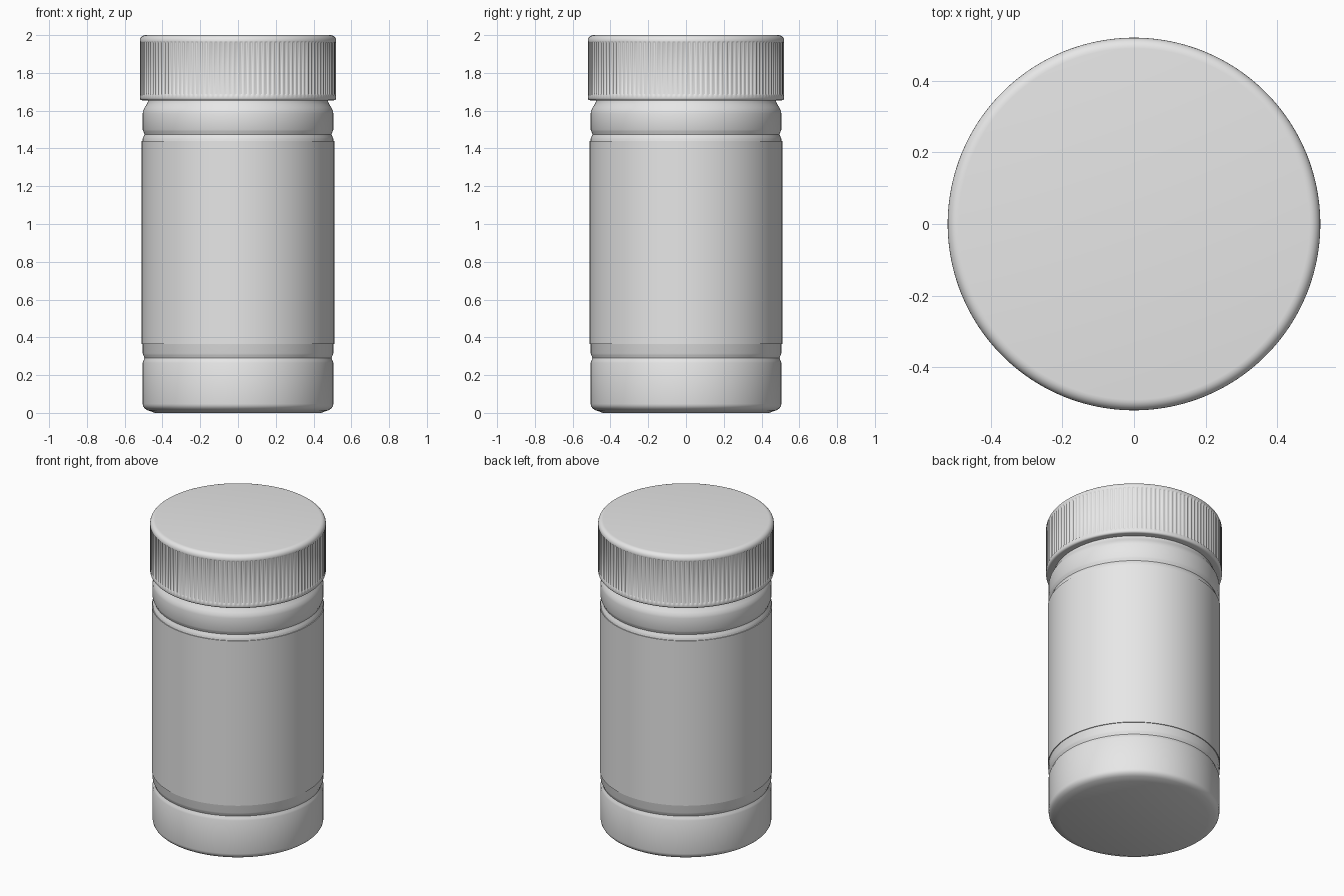
import bpy, bmesh, math

cube = bpy.data.objects.get("Cube")
if cube:
    bpy.data.objects.remove(cube, do_unlink=True)

grey = bpy.data.materials.new("plain grey")
grey.use_nodes = True
grey.diffuse_color = (0.8, 0.8, 0.8, 1)
grey.node_tree.nodes["Principled BSDF"].inputs["Base Color"].default_value = (0.8, 0.8, 0.8, 1)


def lathe(name, profile, steps, ribbed=(), depth=0.0, closed=False):
    """Spin (radius, z) points round z; rows listed in ribbed get vertical grooves."""
    bm = bmesh.new()
    rings = []
    for row, (r, z) in enumerate(profile):
        ring = []
        for i in range(steps):
            a = math.tau * i / steps
            rr = r - depth if row in ribbed and i % 4 > 1 else r
            ring.append(bm.verts.new((rr * math.cos(a), rr * math.sin(a), z)))
        rings.append(ring)
    pairs = list(zip(rings, rings[1:]))
    if closed:
        pairs.append((rings[-1], rings[0]))
    else:
        bm.faces.new(rings[0])
        bm.faces.new(rings[-1])
    for low, high in pairs:
        for i in range(steps):
            j = (i + 1) % steps
            bm.faces.new((low[i], low[j], high[j], high[i]))
    bmesh.ops.recalc_face_normals(bm, faces=bm.faces)
    mesh = bpy.data.meshes.new(name)
    bm.to_mesh(mesh)
    bm.free()
    mesh.materials.append(grey)
    obj = bpy.data.objects.new(name, mesh)
    bpy.context.collection.objects.link(obj)
    bpy.ops.object.select_all(action="DESELECT")
    obj.select_set(True)
    bpy.context.view_layer.objects.active = obj
    bpy.ops.object.shade_smooth_by_angle(angle=math.radians(35))
    return obj


def arc(r, z, size, start, end, count=6):
    """Points of a rounded corner about (r, z), angles in degrees."""
    angles = [math.radians(start + (end - start) * k / count) for k in range(count + 1)]
    return [(r + size * math.cos(a), z + size * math.sin(a)) for a in angles]


R = 0.505

# Bottle: rounded base, two shallow grooves, shoulder and hidden neck
groove = [(R, -0.025), (R - 0.004, -0.015), (R - 0.01, 0), (R - 0.004, 0.015), (R, 0.025)]
bottle = [(0.44, 0)]
bottle += [(R - 0.055 + 0.055 * math.sin(a), 0.008 + 0.04 * (1 - math.cos(a)))
           for a in (math.pi / 2 * k / 6 for k in range(1, 7))]
for height in (0.29, 1.475):
    bottle += [(r, height + dz) for r, dz in groove]
bottle += [(R, 1.585), (0.502, 1.6), (0.494, 1.617), (0.484, 1.632),
           (0.478, 1.645), (0.475, 1.66), (0.475, 1.9)]
lathe("bottle", bottle, 128)

# Label sleeve wrapped round the body
lathe("label_sleeve", [(R - 0.002, 0.365), (0.51, 0.365), (0.51, 1.44), (R - 0.002, 1.44)],
      128, closed=True)

# Screw cap: rounded rims, vertical grip ribs between them
cap = [(0.47, 1.655)]
cap += arc(0.508, 1.667, 0.012, -90, 0, 4)
first = len(cap)
cap += [(0.52, 1.682), (0.52, 1.688), (0.52, 1.96), (0.52, 1.966)]
cap += arc(0.49, 1.97, 0.03, 0, 90)
lathe("screw_cap", cap, 480, ribbed=(first + 1, first + 2), depth=0.006)
